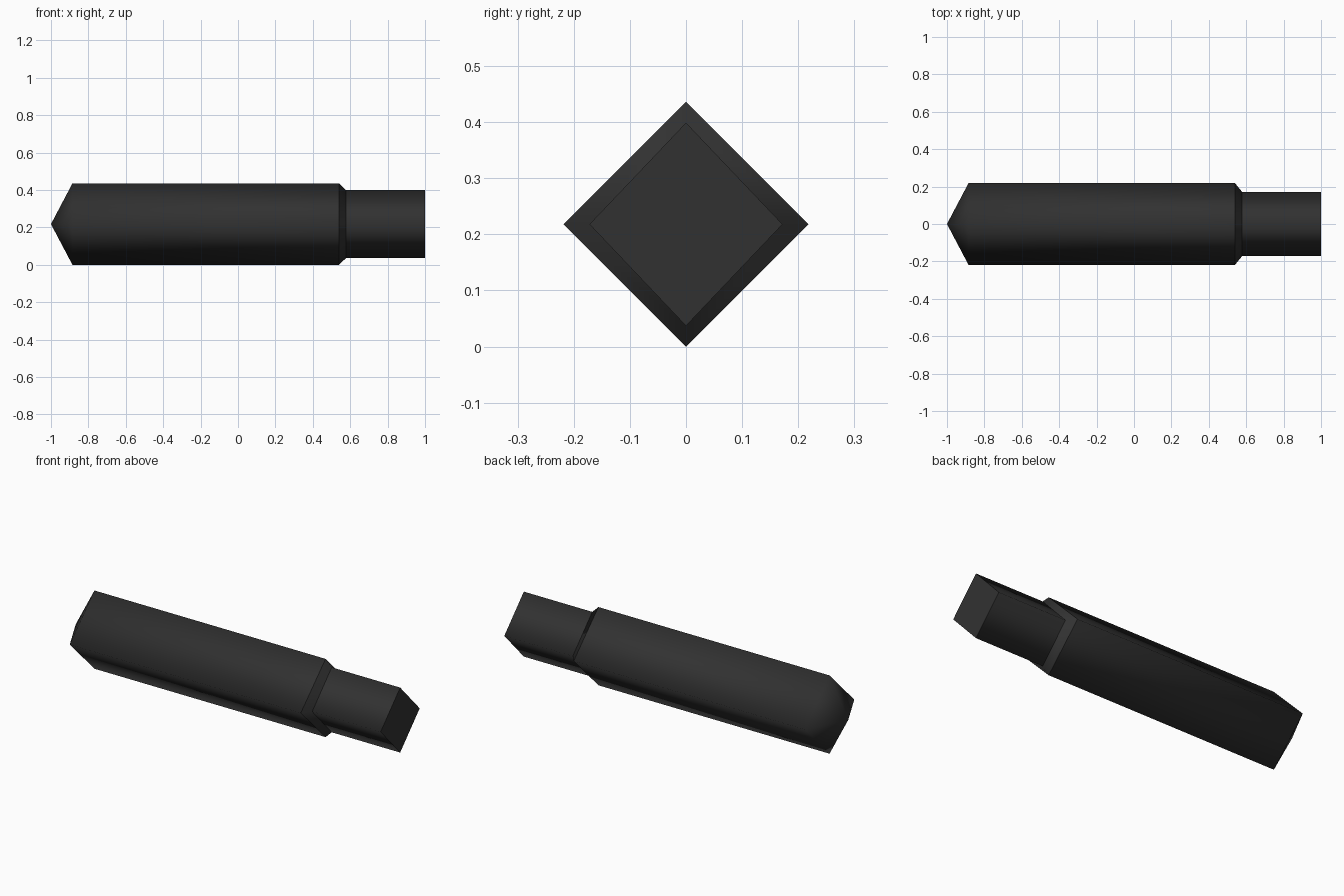
import bpy, bmesh

if "Cube" in bpy.data.objects:
    bpy.data.objects.remove(bpy.data.objects["Cube"])

mat = bpy.data.materials.new("dark_grey")
mat.diffuse_color = (0.031, 0.031, 0.031, 1)
mat.use_nodes = True
mat.node_tree.nodes["Principled BSDF"].inputs["Base Color"].default_value = mat.diffuse_color

CZ = 0.218  # height of the long axis
# Diamond sections along x: (x, half width, half height, sharp ring)
sections = [
    (-0.885, 0.218, 0.218, False),  # end of the pointed nose
    (0.54, 0.218, 0.218, True),     # start of shoulder chamfer
    (0.578, 0.172, 0.181, True),    # start of neck
    (1.0, 0.172, 0.181, True),      # flat end
]

bm = bmesh.new()
rings = []
for x, w, h, sharp in sections:
    rings.append([bm.verts.new((x, w * a, CZ + h * b))
                  for a, b in ((1, 0), (0, 1), (-1, 0), (0, -1))])

# Pointed nose
tip = bm.verts.new((-1.0, 0, CZ))
for i in range(4):
    bm.faces.new((tip, rings[0][i], rings[0][(i + 1) % 4]))

# Body, shoulder and neck
for r, s in zip(rings, rings[1:]):
    for i in range(4):
        j = (i + 1) % 4
        bm.faces.new((r[i], s[i], s[j], r[j]))

# Flat end cap
cap = bm.faces.new(rings[-1])
bmesh.ops.recalc_face_normals(bm, faces=bm.faces)

# Smooth around the shaft, crisp at the shoulder and cap
for f in bm.faces:
    f.smooth = f is not cap
for (x, w, h, sharp), ring in zip(sections, rings):
    if sharp:
        for i in range(4):
            bm.edges.get((ring[i], ring[(i + 1) % 4])).smooth = False

mesh = bpy.data.meshes.new("pointed_square_pin")
bm.to_mesh(mesh)
bm.free()
mesh.materials.append(mat)
obj = bpy.data.objects.new("pointed_square_pin", mesh)
bpy.context.collection.objects.link(obj)
